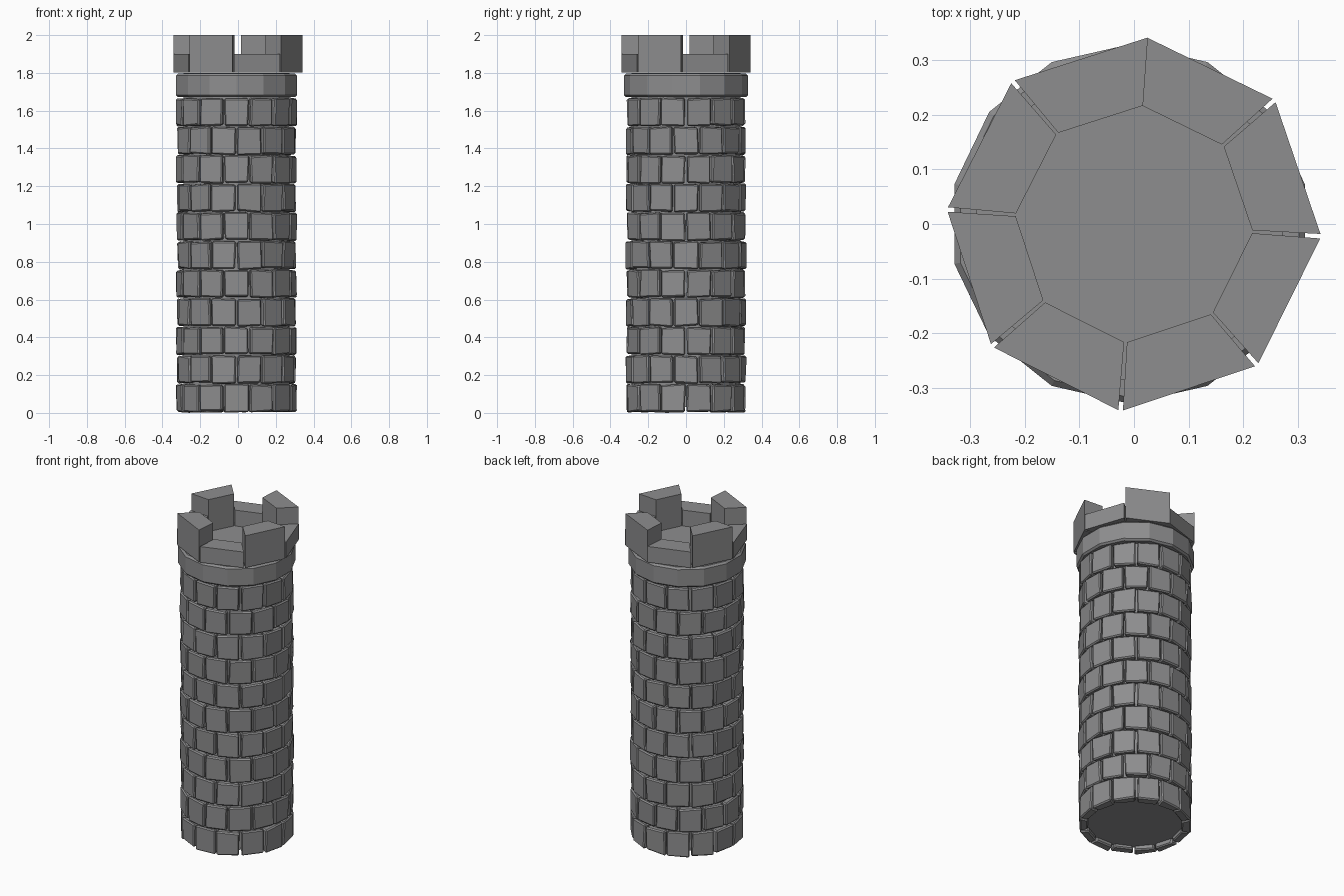
import bpy, bmesh, math, random
from mathutils import Vector

if "Cube" in bpy.data.objects:
    bpy.data.objects.remove(bpy.data.objects["Cube"])

random.seed(4)
CX = -0.008          # the masonry sits slightly left of the battlements
SIDES = 14
PITCH = 2 * math.pi / SIDES
ROW = 0.1515

stone = bpy.data.materials.new("dark_stone")
stone.diffuse_color = (0.27, 0.27, 0.275, 1.0)
stone.use_nodes = True
stone.node_tree.nodes["Principled BSDF"].inputs["Base Color"].default_value = stone.diffuse_color


def finish(name, bm):
    bmesh.ops.recalc_face_normals(bm, faces=bm.faces)
    mesh = bpy.data.meshes.new(name)
    bm.to_mesh(mesh)
    bm.free()
    mesh.materials.append(stone)
    obj = bpy.data.objects.new(name, mesh)
    bpy.context.collection.objects.link(obj)
    return obj


def polar(r, a, z, cx=0.0):
    return Vector((cx + r * math.cos(a), r * math.sin(a), z))


def add_lathe(bm, profile, start):
    """Solid of revolution with flat caps from (radius, z) pairs."""
    rings = [[bm.verts.new(polar(r, start + i * PITCH, z, CX)) for i in range(SIDES)]
             for r, z in profile]
    for lo, hi in zip(rings, rings[1:]):
        for i in range(SIDES):
            j = (i + 1) % SIDES
            bm.faces.new((lo[i], lo[j], hi[j], hi[i]))
    bm.faces.new(rings[0][::-1])
    bm.faces.new(rings[-1])


def add_hexahedron(bm, lower, upper):
    lo = [bm.verts.new(p) for p in lower]
    hi = [bm.verts.new(p) for p in upper]
    bm.faces.new(lo[::-1])
    bm.faces.new(hi)
    for i in range(4):
        j = (i + 1) % 4
        bm.faces.new((lo[i], lo[j], hi[j], hi[i]))


# Inner core seen through the joints
bm = bmesh.new()
add_lathe(bm, [(0.288, 0.03), (0.288, 1.80)], math.pi / 2)
finish("tower_core", bm)

# Eleven staggered courses of uneven stone blocks
bm = bmesh.new()
for row in range(11):
    for i in range(SIDES):
        a = (i + 0.5 + 0.5 * (row % 2)) * PITCH
        radial = Vector((math.cos(a), math.sin(a), 0))
        side = Vector((-math.sin(a), math.cos(a), 0))
        levels = []
        for z in (row * ROW + 0.006, (row + 1) * ROW - 0.002):
            pts = []
            for r, w in ((0.262, -0.054), (0.312, -0.066), (0.312, 0.066), (0.262, 0.054)):
                r += random.uniform(-0.004, 0.004)
                w += random.uniform(-0.004, 0.004)
                dz = random.uniform(-0.006, 0.006)
                pts.append(Vector((CX, 0, max(0.0, z + dz))) + radial * r + side * w)
            levels.append(pts)
        add_hexahedron(bm, *levels)
bricks = finish("stone_blocks", bm)
bevel = bricks.modifiers.new("worn_edges", 'BEVEL')
bevel.width = 0.007
bevel.segments = 1

# Collar band under the battlements
bm = bmesh.new()
add_lathe(bm, [(0.318, 1.672), (0.329, 1.682), (0.329, 1.785), (0.318, 1.796)], math.pi / 2)
finish("collar", bm)

# Battlements: eight ring segments, alternately tall and low
gap = math.radians(1.4)
span = (2 * math.pi - 7 * gap) / 8
start = math.radians(85.9)
for k in range(8):
    a0 = start - k * (span + gap)
    a1 = a0 - span
    top = 2.0 if k % 2 == 0 else 1.9
    corners = ((0.217, a0), (0.342, a0), (0.342, a1), (0.217, a1))
    bm = bmesh.new()
    add_hexahedron(bm, [polar(r, a, 1.802) for r, a in corners],
                   [polar(r, a, top) for r, a in corners])
    finish(("merlon_" if k % 2 == 0 else "crenel_") + str(k // 2 + 1), bm)
